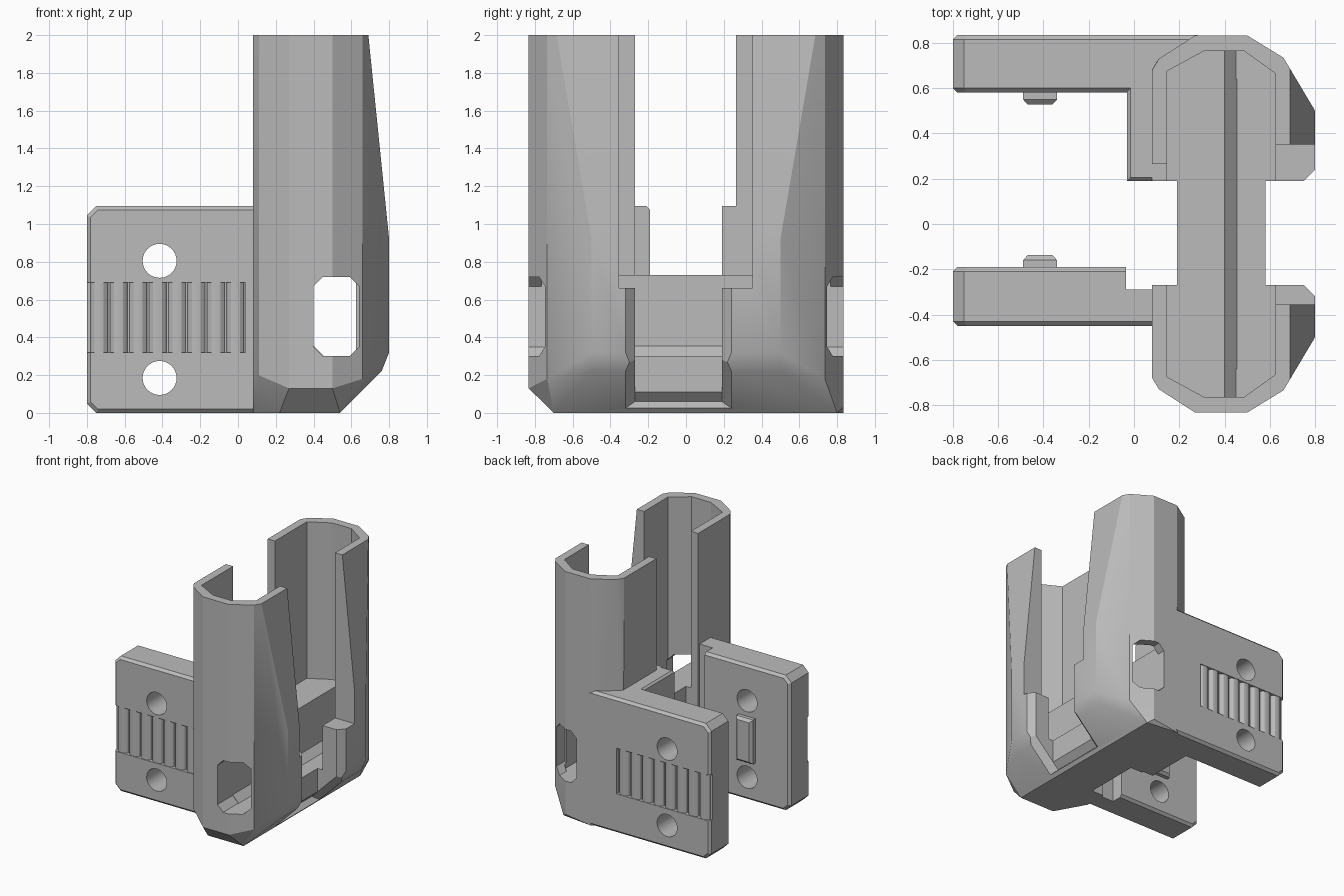
import bpy, bmesh, math
from mathutils import Vector

if "Cube" in bpy.data.objects:
    bpy.data.objects.remove(bpy.data.objects["Cube"])

grey = bpy.data.materials.new("plain_grey")
grey.diffuse_color = (0.5, 0.5, 0.5, 1)
grey.use_nodes = True
grey.node_tree.nodes["Principled BSDF"].inputs["Base Color"].default_value = grey.diffuse_color


def finish(name, bm):
    bmesh.ops.recalc_face_normals(bm, faces=bm.faces)
    me = bpy.data.meshes.new(name)
    bm.to_mesh(me)
    bm.free()
    ob = bpy.data.objects.new(name, me)
    bpy.context.collection.objects.link(ob)
    me.materials.append(grey)
    return ob


def prism(name, pts, axis, lo, hi, bevel=0):
    """Extrude a 2D outline: axis 'z' takes (x, y) points, axis 'y' takes (x, z)."""
    bm = bmesh.new()
    put = (lambda p, h: (p[0], p[1], h)) if axis == 'z' else (lambda p, h: (p[0], h, p[1]))
    a = [bm.verts.new(put(p, lo)) for p in pts]
    b = [bm.verts.new(put(p, hi)) for p in pts]
    rims = [bm.faces.new(a), bm.faces.new(b)]
    for i in range(len(pts)):
        j = (i + 1) % len(pts)
        bm.faces.new((a[i], a[j], b[j], b[i]))
    bmesh.ops.recalc_face_normals(bm, faces=bm.faces)
    if bevel:
        edges = list({e for f in rims for e in f.edges})
        bmesh.ops.bevel(bm, geom=edges, offset=bevel, segments=1, affect='EDGES')
    return finish(name, bm)


def box(name, x0, x1, y0, y1, z0, z1, bevel=0):
    return prism(name, [(x0, y0), (x1, y0), (x1, y1), (x0, y1)], 'z', z0, z1, bevel)


def hull(name, pts):
    bm = bmesh.new()
    for p in pts:
        bm.verts.new(p)
    r = bmesh.ops.convex_hull(bm, input=bm.verts)
    loose = [v for v in bm.verts if not v.link_faces]
    bmesh.ops.delete(bm, geom=loose, context='VERTS')
    bmesh.ops.dissolve_limit(bm, angle_limit=0.01, verts=bm.verts, edges=bm.edges)
    return finish(name, bm)


def cut(ob, *cutters):
    for c in cutters:
        m = ob.modifiers.new("cut", 'BOOLEAN')
        m.operation, m.solver, m.object = 'DIFFERENCE', 'EXACT', c
        bpy.context.view_layer.objects.active = ob
        bpy.ops.object.modifier_apply(modifier=m.name)


def chamfered(x0, x1, z0, z1, c):
    return [(x0 + c, z0), (x1 - c, z0), (x1, z0 + c), (x1, z1 - c),
            (x1 - c, z1), (x0 + c, z1), (x0, z1 - c), (x0, z0 + c)]


helpers = []


def helper(ob):
    helpers.append(ob)
    return ob


# Sleeve: faceted outer shell, flaring towards the lower right
pts = []
for s in (-1, 1):
    ring = [(.08, .68), (.11, .73), (.27, .833), (.5, .833), (.66, .735), (.69, .685)]
    pts += [(x, s * y, 2) for x, y in ring]
    pts += [(.8, s * .5, .92), (.8, s * .5, .32), (.76, s * .5, .22), (.66, s * .735, .18)]
pts += [(.08, -.68, .23), (.11, -.73, .2), (.27, -.833, .13), (.5, -.833, .13),
        (.54, -.7, 0), (.22, -.7, 0), (.08, -.45, 0),
        (.54, .8, 0), (.5, .833, .03), (.27, .833, 0), (.08, .69, 0)]
sleeve = hull("sleeve", pts)

# Cavity with an inner step left standing
inner = [(.145, .675), (.31, .765), (.485, .765), (.625, .665)]
cavity = helper(prism("cavity_cutter", inner + [(x, -y) for x, y in reversed(inner)], 'z', .3, 2.3))
step = helper(prism("step_cutter", [(0, .2), (.555, .2), (.4, .355), (.4, .73), (0, .73)], 'y', -1, 1))
cut(cavity, step)

# Slots on both sides, with flared lip edges that follow the bottom slope
lip = [(.58, -.27), (.75, -.27), (.81, -.33), (.95, -.33), (.95, .25), (.81, .25), (.75, .19), (.58, .19)]
d, n = Vector((1, 0, 1)).normalized(), Vector((1, 0, -1)).normalized()
wedge = []
for t in (.035, .45):
    for off, y0, y1 in ((-.05, -.27, .19), (.01, -.33, .25)):
        for y in (y0, y1):
            wedge.append(Vector((.54, y, 0)) + d * t + n * off)
slots = [
    helper(box("upper_slot_cutter", .6, 1, -.355, .352, .66, 3)),
    helper(prism("lower_slot_cutter", lip, 'z', -1, .8)),
    helper(hull("lip_slope_cutter", wedge)),
    helper(box("left_slot_cutter", -1, .19, -.27, .19, -1, 3)),
    helper(box("left_upper_slot_cutter", -1, .18, 0, .265, 1.095, 3)),
]
windows = [helper(prism("window_cutter", chamfered(.4, .64, .3, .72, .05), 'y', a, b))
           for a, b in ((-1, -.64), (.64, 1))]
cut(sleeve, cavity, *slots, *windows)

# Clamp plates
def plate_outline(x1):
    return [(-.75, 0), (x1, 0), (x1, 1.095), (-.75, 1.095), (-.8, 1.045), (-.8, .05)]


front_plate = prism("front_plate", plate_outline(.14), 'y', -.45, -.19, .02)
back_plate = prism("back_plate", plate_outline(.3), 'y', .58, .835, .02)
cut(front_plate, helper(box("notch_cutter", -.035, .5, -.29, 0, -1, 2)))
cut(back_plate, cavity)

# Bridge joining the back plate to the sleeve
box("bridge", -.03, .145, .19, .62, 0, 1.095, .015)

# Screw holes, grip pockets, grip ridges and locating pegs
circle = [(.09 * math.cos(i * math.tau / 32), .09 * math.sin(i * math.tau / 32)) for i in range(32)]
holes = [helper(prism("hole_cutter", [(x - .415, z + h) for x, z in circle], 'y', -1, 1))
         for h in (.185, .805)]
DEPTH = .035
for label, plate, outer, face, s in (("front", front_plate, -.45, -.19, -1),
                                     ("back", back_plate, .835, .58, 1)):
    y0, y1 = sorted((outer - s * DEPTH, outer + s * .1))
    pocket = helper(box("pocket_cutter", -1, .04, y0, y1, .32, .69))
    cut(plate, *holes, pocket)
    for i in range(8):
        cx = -.735 + i * .103
        arc = [(cx + .048 * math.cos(a * math.pi / 6),
                outer - s * (DEPTH + .005) + s * .037 * math.sin(a * math.pi / 6)) for a in range(7)]
        prism(label + "_grip_ridge", arc, 'z', .32, .69)
    peg = []
    for off, w, h in ((.01, .075, .18), (-.03, .075, .18), (-.052, .055, .16)):
        peg += [(-.415 + i * w, face + s * off, .5 + j * h) for i in (-1, 1) for j in (-1, 1)]
    hull(label + "_peg", peg)

# Remove cutters and shade
for h in helpers:
    bpy.data.objects.remove(h)
bpy.ops.object.select_all(action='DESELECT')
for ob in bpy.context.scene.objects:
    ob.select_set(True)
    bpy.context.view_layer.objects.active = ob
bpy.ops.object.shade_smooth_by_angle(angle=math.radians(25))
